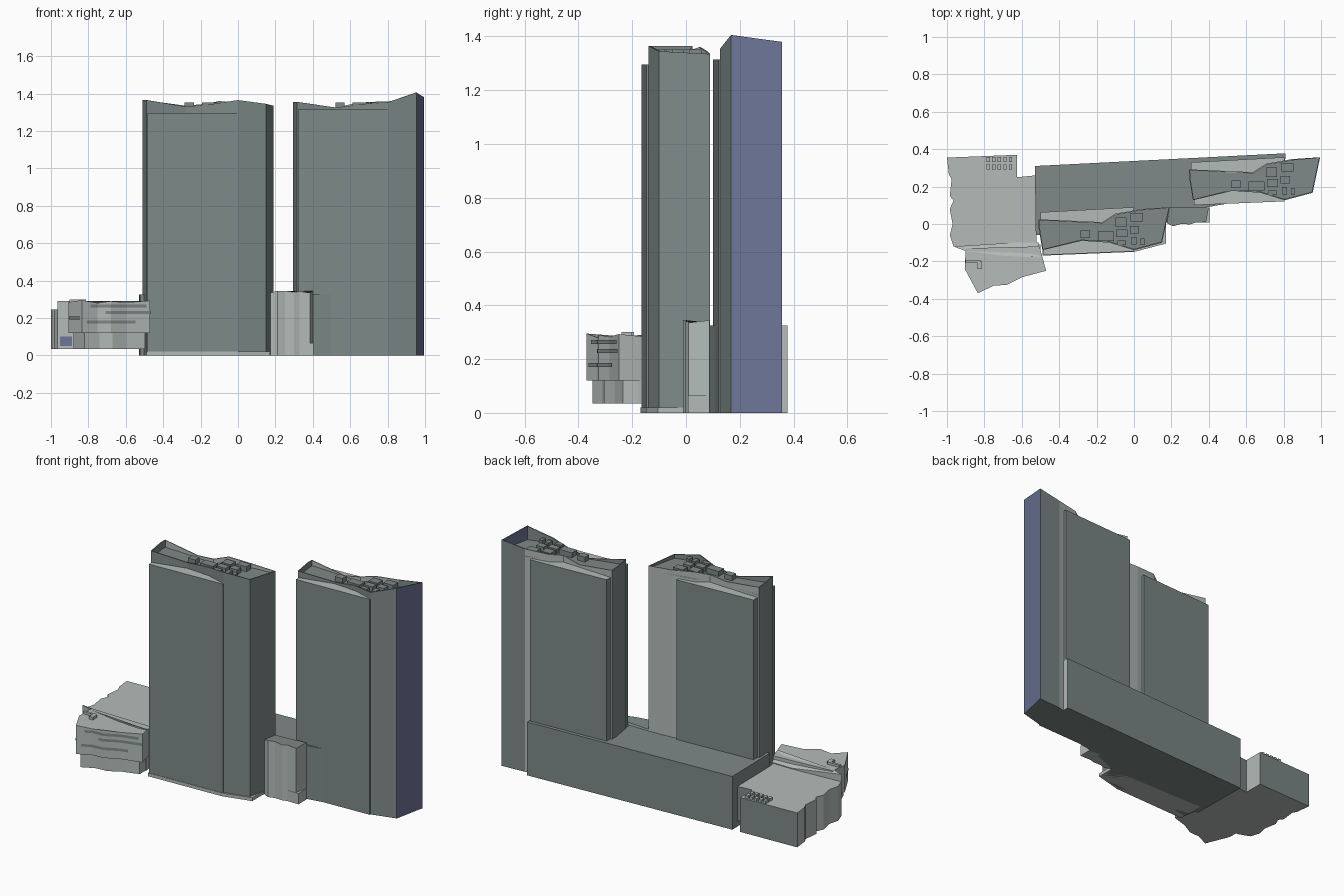
import bpy
import bmesh
from mathutils import Vector

cube = bpy.data.objects.get("Cube")
if cube:
    bpy.data.objects.remove(cube, do_unlink=True)


def material(name, color):
    mat = bpy.data.materials.new(name)
    mat.use_nodes = True
    mat.diffuse_color = (*color, 1)
    mat.node_tree.nodes["Principled BSDF"].inputs["Base Color"].default_value = (*color, 1)
    return mat


GREY, PALE, BLUE = 0, 1, 2
MATERIALS = [
    material("slate grey", (.21, .255, .25)),
    material("pale grey", (.45, .50, .48)),
    material("blue glass", (.15, .18, .31)),
]


def finish(name, bm, rule):
    """Turn a bmesh into an object; rule picks a material from each face."""
    bm.normal_update()
    for face in bm.faces:
        face.material_index = rule(face.normal, face.calc_center_median())
    mesh = bpy.data.meshes.new(name)
    bm.to_mesh(mesh)
    bm.free()
    for mat in MATERIALS:
        mesh.materials.append(mat)
    obj = bpy.data.objects.new(name, mesh)
    bpy.context.collection.objects.link(obj)
    return obj


def plain(index):
    return lambda normal, center: index


def prism(name, points, low, high, rule, tops=None, capped=True):
    """Extrude an anticlockwise outline; tops gives a height per corner."""
    bm = bmesh.new()
    tops = tops or [high] * len(points)
    bottom = [bm.verts.new((x, y, low)) for x, y in points]
    top = [bm.verts.new((x, y, z)) for (x, y), z in zip(points, tops)]
    for i in range(len(points)):
        j = (i + 1) % len(points)
        bm.faces.new((bottom[i], bottom[j], top[j], top[i]))
    bm.faces.new(bottom[::-1])
    if capped:
        bm.faces.new(top)
    return finish(name, bm, rule)


def boxes(name, items, low, high, index):
    """Many small upright boxes, given as centre and size."""
    bm = bmesh.new()
    for x, y, w, d in items:
        made = bmesh.ops.create_cube(bm, size=1)["verts"]
        bmesh.ops.scale(bm, vec=(w, d, high - low), verts=made)
        bmesh.ops.translate(bm, vec=(x, y, (low + high) / 2), verts=made)
    return finish(name, bm, plain(index))


def wall_strip(name, path, x_min, x_max, low, high, index):
    """Thin band that follows a wall path between two x limits."""
    bm = bmesh.new()
    for a, b in zip(path, path[1:]):
        a, b = Vector(a), Vector(b)
        left, right = max(a.x, x_min), min(b.x, x_max)
        if left >= right:
            continue
        out = Vector((b.y - a.y, a.x - b.x)).normalized() * .004
        p = a.lerp(b, (left - a.x) / (b.x - a.x)) + out
        q = a.lerp(b, (right - a.x) / (b.x - a.x)) + out
        bm.faces.new([bm.verts.new(v) for v in (
            (p.x, p.y, low), (q.x, q.y, low), (q.x, q.y, high), (p.x, p.y, high))])
    return finish(name, bm, plain(index))


# Towers: one footprint, used twice
FOOTPRINT = [(-.51, -.02), (-.49, -.14), (-.28, -.09), (-.13, -.1), (0, -.14), (.15, -.1),
             (.19, .09), (.04, .08), (-.1, .055), (-.17, .01), (-.28, .015), (-.51, .025)]
FRONT_SLAB = [(-.485, -.166), (0, -.146), (0, -.12), (-.13, -.09), (-.28, -.08), (-.485, -.13)]
BACK_SLAB = [(-.5, 0), (0, 0), (0, .09), (-.5, .063)]
ROOF_UNITS = [(-.26, -.055, .05, .04), (-.15, -.065, .085, .05), (-.07, .01, .06, .05),
              (.015, .035, .065, .045), (-.065, -.05, .06, .04), (.003, -.03, .05, .04),
              (-.065, -.1, .045, .025), (0, -.09, .025, .04), (.045, -.095, .02, .035)]
ROOF = 1.322


def tower(name, dx, dy, tops, front_top, back_top, slab_low, end):
    def shift(points):
        return [(x + dx, y + dy) for x, y in points]

    def body_rule(normal, center):
        if normal.x > .9:
            return end
        if normal.y > .3 and not (end == BLUE and center.x > .86):
            return PALE
        return GREY

    def slab_rule(normal, center):
        return PALE if normal.z > .5 else GREY

    outline = shift(FOOTPRINT)
    walls = prism(name + "_walls", outline, 0, 0, body_rule, tops, capped=False)
    rim = walls.modifiers.new("parapet thickness", "SOLIDIFY")
    rim.thickness = .007
    rim.offset = -1
    prism(name + "_roof", outline, ROOF - .01, ROOF, plain(GREY))
    prism(name + "_front_slab", shift(FRONT_SLAB), slab_low, front_top, slab_rule)
    prism(name + "_back_slab", shift(BACK_SLAB), 0, back_top, slab_rule)
    units = [(x + dx, y + dy, w, d) for x, y, w, d in ROOF_UNITS]
    boxes(name + "_roof_units", units, ROOF, ROOF + .03, GREY)


tower("west_tower", 0, 0,
      [1.365, 1.365, 1.33, 1.345, 1.365, 1.345, 1.335, 1.345, 1.36, 1.345, 1.335, 1.365],
      1.295, 1.3, .02, GREY)
tower("east_tower", .805, .267,
      [1.355, 1.355, 1.325, 1.345, 1.355, 1.405, 1.38, 1.36, 1.355, 1.35, 1.325, 1.355],
      1.315, 1.31, 0, BLUE)
prism("west_tower_base", [(-.49, -.169), (0, -.149), (.17, -.105), (.17, 0), (-.49, 0)],
      0, .02, plain(PALE))

# Long podium behind and between the towers
prism("podium", [(-.525, -.06), (.18, .01), (.39, .09), (.8, .16), (.81, .378), (-.53, .31)],
      0, .325, lambda n, c: PALE if n.x > .9 else GREY)

# Entrance hall with rippled front
prism("entrance_hall", [(.175, .005), (.21, -.012), (.25, 0), (.3, -.002), (.33, .008),
                        (.385, .01), (.4, .088), (.19, .088)],
      0, .34, lambda n, c: GREY if n.z > .5 else PALE,
      [.335, .345, .345, .338, .342, .335, .345, .335])
boxes("entrance_porch", [(.367, .047, .072, .08)], 0, .065, PALE)

# Low annex: rear block with a rippled side wall
prism("annex_rear_block",
      [(-.965, -.12), (-.52, -.1), (-.525, .26), (-.625, .25), (-.625, .37), (-1, .355),
       (-.99, .265), (-.975, .24), (-.985, .15), (-.965, .125), (-.985, .08),
       (-.97, 0), (-.985, -.06)],
      .035, .245, lambda n, c: GREY if n.y > .8 else PALE)
prism("annex_sloped_band",
      [(-.965, -.12), (-.9, -.145), (-.7, -.17), (-.495, -.18), (-.51, -.1), (-.65, -.1)],
      .035, .29, plain(PALE), [.29, .29, .285, .29, .25, .25])

# Annex front block overhanging a recessed storey
FACADE = [(-.905, -.24), (-.835, -.37), (-.75, -.33), (-.68, -.325), (-.6, -.285), (-.47, -.25)]
prism("annex_front_block", [(-.9, -.13)] + FACADE + [(-.505, -.12)],
      .12, .29, plain(PALE), [.29, .285, .295, .28, .29, .283, .293, .28])
prism("annex_lower_storey",
      [(-.88, -.12), (-.88, -.2), (-.82, -.347), (-.74, -.31), (-.67, -.305), (-.6, -.265),
       (-.5, -.235), (-.5, -.11)], .035, .12, plain(PALE))
for i, (start, stop, z) in enumerate([(-.79, -.49, .264), (-.71, -.47, .23),
                                      (-.81, -.55, .178), (-.9, -.84, .2)]):
    wall_strip("annex_window_strip_" + str(i), FACADE, start, stop, z - .008, z + .008, GREY)
wall_strip("annex_side_window", [(-.965, -.12), (-.88, -.152)], -.95, -.885, .05, .1, BLUE)

# Annex roof equipment
boxes("annex_roof_vents",
      [(-.78 + .03 * i, y, .018, .028) for i in range(5) for y in (.305, .345)],
      .245, .262, PALE)
boxes("annex_front_vents", [(-.86, -.2, .08, .015), (-.825, -.22, .025, .04)], .28, .3, PALE)
